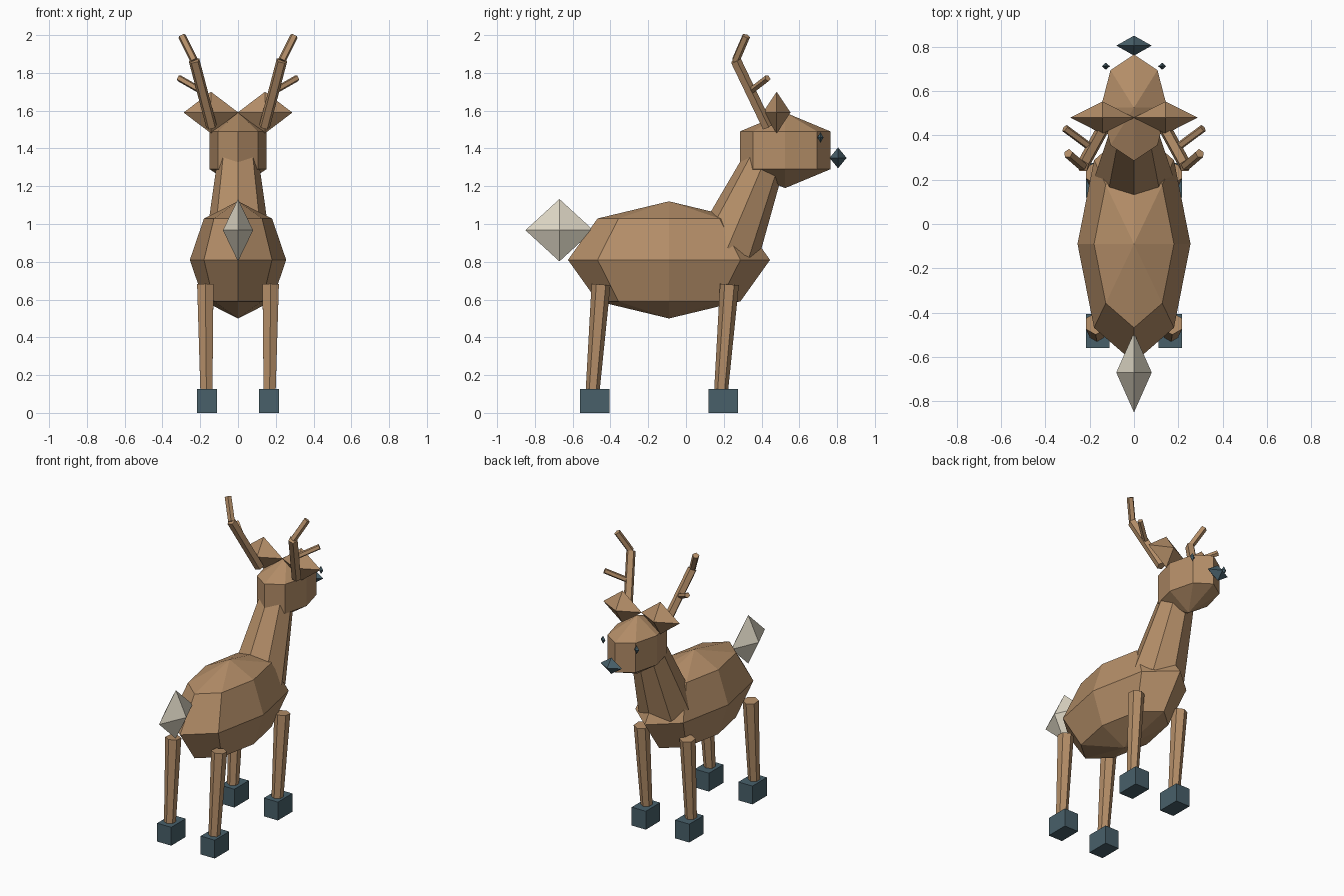
import bpy
import bmesh
from mathutils import Matrix, Vector

if "Cube" in bpy.data.objects:
    bpy.data.objects.remove(bpy.data.objects["Cube"], do_unlink=True)


def make_material(name, hex_colour):
    # convert a display colour to linear values
    parts = [int(hex_colour[i:i + 2], 16) / 255 for i in (0, 2, 4)]
    lin = [c / 12.92 if c < 0.04045 else ((c + 0.055) / 1.055) ** 2.4 for c in parts]
    mat = bpy.data.materials.new(name)
    mat.use_nodes = True
    mat.diffuse_color = (*lin, 1)
    shader = next(n for n in mat.node_tree.nodes if n.type == 'BSDF_PRINCIPLED')
    shader.inputs["Base Color"].default_value = (*lin, 1)
    shader.inputs["Roughness"].default_value = 0.9
    return mat


FUR = make_material("fur brown", "B48E68")
DARK = make_material("slate hoof", "48606A")
CREAM = make_material("tail cream", "DDD6C4")


def finish(name, bm, mat):
    bmesh.ops.recalc_face_normals(bm, faces=bm.faces)
    mesh = bpy.data.meshes.new(name)
    bm.to_mesh(mesh)
    bm.free()
    mesh.materials.append(mat)
    obj = bpy.data.objects.new(name, mesh)
    bpy.context.collection.objects.link(obj)
    return obj


def ball(name, centre, radii, mat, segments=4, rings=2):
    """Faceted ellipsoid; the default is an octahedron."""
    bm = bmesh.new()
    bmesh.ops.create_uvsphere(bm, u_segments=segments, v_segments=rings, radius=1)
    bm.transform(Matrix.Translation(centre) @ Matrix.Diagonal((*radii, 1)))
    return finish(name, bm, mat)


def limb(name, start, end, r1, r2, mat, sides=6):
    """Tapered prism running from start to end."""
    start, end = Vector(start), Vector(end)
    z = (end - start).normalized()
    x = Vector((0, 1, 0)).cross(z).normalized()
    y = z.cross(x)
    frame = Matrix((x, y, z)).transposed().to_4x4()
    bm = bmesh.new()
    bmesh.ops.create_cone(bm, cap_ends=True, segments=sides, radius1=r1,
                          radius2=r2, depth=(end - start).length)
    bm.transform(Matrix.Translation((start + end) / 2) @ frame)
    return finish(name, bm, mat)


def box(name, centre, size, mat):
    bm = bmesh.new()
    bmesh.ops.create_cube(bm, size=1)
    bm.transform(Matrix.Translation(centre) @ Matrix.Diagonal((*size, 1)))
    return finish(name, bm, mat)


# Torso, neck, head, nose and tail
ball("body", (0, -0.09, 0.81), (0.255, 0.535, 0.31), FUR, 8, 4)
limb("neck", (0, 0.22, 0.873), (0, 0.446, 1.406), 0.175, 0.1, FUR, 8)
ball("head", (0, 0.525, 1.39), (0.173, 0.277, 0.2), FUR, 8, 3)
ball("nose", (0, 0.805, 1.35), (0.08, 0.045, 0.055), DARK)
ball("tail", (0, -0.67, 0.967), (0.08, 0.18, 0.165), CREAM)

for side, s in (("left", 1), ("right", -1)):
    # Ears and eyes
    ball(f"{side}_ear", (s * 0.143, 0.48, 1.59), (0.145, 0.073, 0.11), FUR)
    ball(f"{side}_eye", (s * 0.127, 0.712, 1.458), (0.018, 0.016, 0.028), DARK)

    # Antlers: main beam, upper tip and side tine
    fork = (s * 0.232, 0.262, 1.865)
    limb(f"{side}_antler_beam", (s * 0.14, 0.43, 1.515), fork, 0.03, 0.03, FUR, 5)
    limb(f"{side}_antler_tip", fork, (s * 0.297, 0.318, 1.995), 0.022, 0.022, FUR, 5)
    limb(f"{side}_antler_tine", (s * 0.195, 0.345, 1.705), (s * 0.312, 0.432, 1.772),
         0.018, 0.018, FUR, 5)

    # Legs and hooves
    for end, y in (("rear", -0.483), ("fore", 0.197)):
        limb(f"{side}_{end}_leg", (s * 0.167, y - 0.014, 0.08),
             (s * 0.173, y + 0.033, 0.68), 0.036, 0.05, FUR)
        box(f"{side}_{end}_hoof", (s * 0.164, y, 0.063), (0.106, 0.155, 0.125), DARK)
